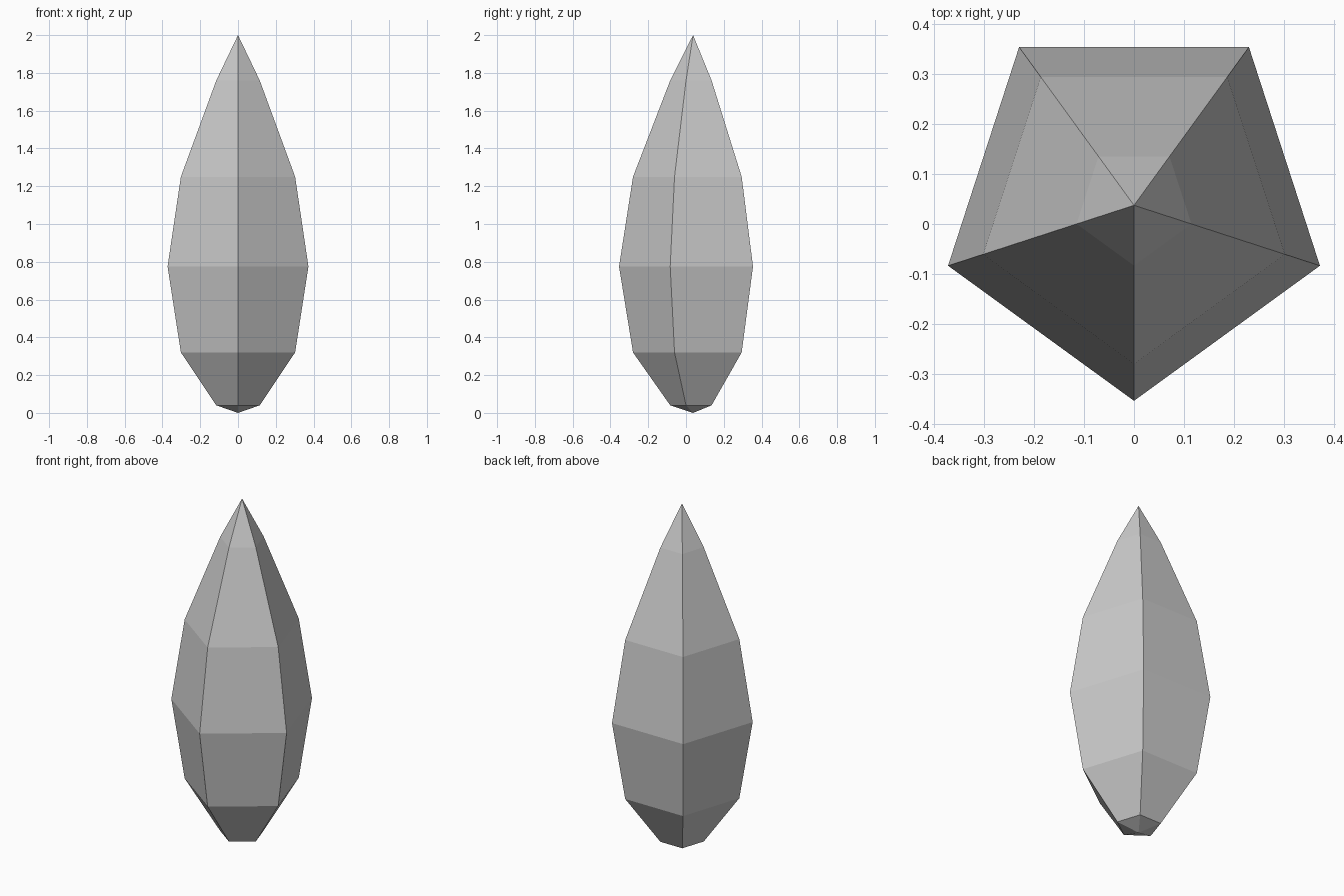
import bpy, bmesh
from math import sin, cos, pi

if "Cube" in bpy.data.objects:
    bpy.data.objects.remove(bpy.data.objects["Cube"])

SIDES = 5
CENTRE_Y = 0.0375
BOTTOM, TOP = 0.0, 2.0
# (height, radius) of each pentagonal ring
RINGS = [(0.04, 0.121), (0.32, 0.318), (0.775, 0.392), (1.25, 0.318), (1.76, 0.121)]

bm = bmesh.new()


def ring(z, r):
    # one corner points to the front (-y)
    angles = [-pi / 2 + 2 * pi * i / SIDES for i in range(SIDES)]
    return [bm.verts.new((r * cos(a), CENTRE_Y + r * sin(a), z)) for a in angles]


# Crystal shard: stacked pentagons closed by a point at each end
rings = [ring(z, r) for z, r in RINGS]
base = bm.verts.new((0, CENTRE_Y, BOTTOM))
tip = bm.verts.new((0, CENTRE_Y, TOP))
for i in range(SIDES):
    j = (i + 1) % SIDES
    for low, high in zip(rings, rings[1:]):
        bm.faces.new((low[i], low[j], high[j], high[i]))
    bm.faces.new((rings[0][j], rings[0][i], base))
    bm.faces.new((rings[-1][i], rings[-1][j], tip))
bmesh.ops.recalc_face_normals(bm, faces=bm.faces)

mesh = bpy.data.meshes.new("crystal_shard")
bm.to_mesh(mesh)
bm.free()
bpy.context.collection.objects.link(bpy.data.objects.new("crystal_shard", mesh))
